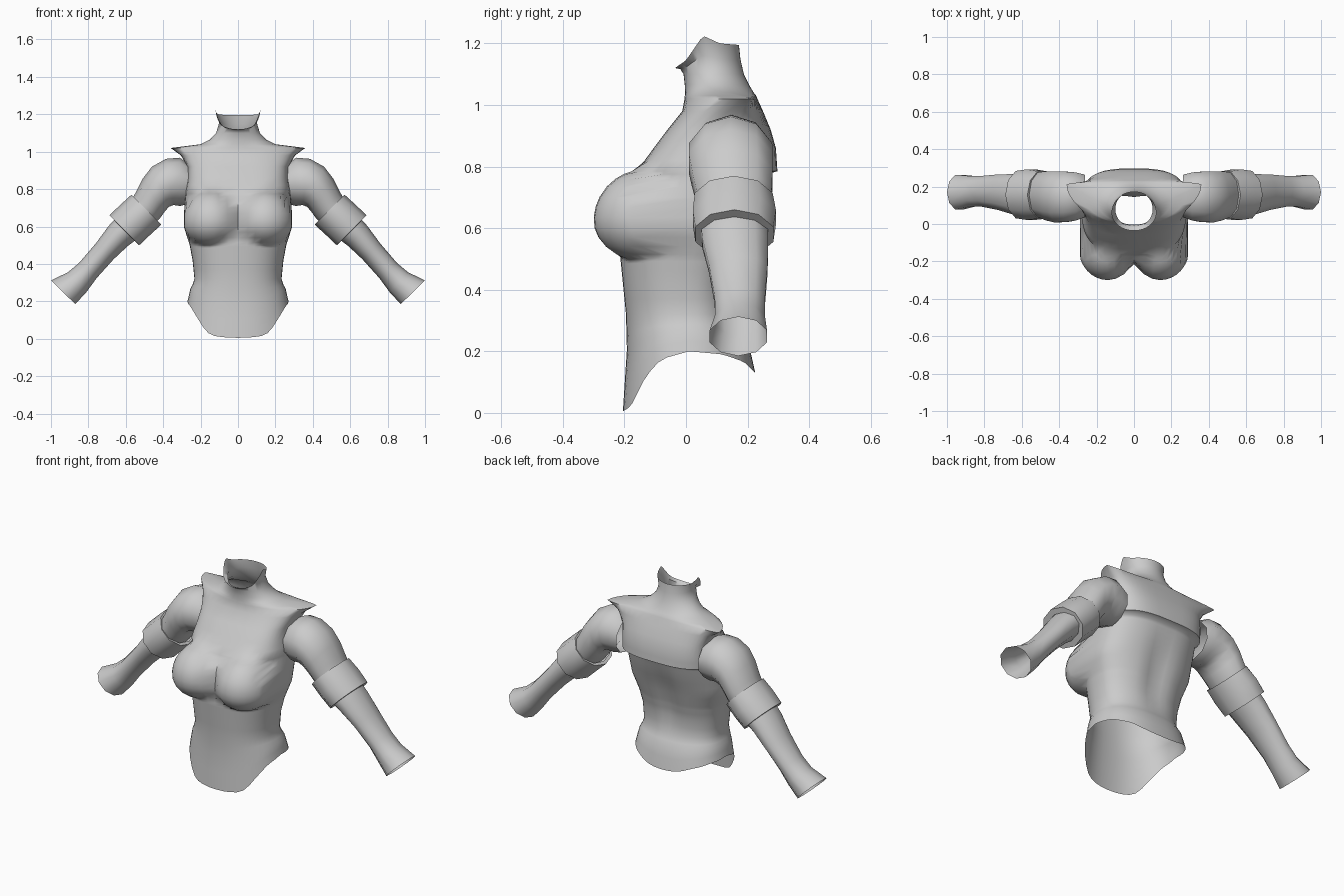
import bpy, bmesh, math

cloth = bpy.data.materials.new("light_grey_cloth")
cloth.diffuse_color = (0.6, 0.6, 0.6, 1)


def interp(table, t):
    """Linear lookup of a row in a table sorted by its first column."""
    if t <= table[0][0]:
        return table[0][1:]
    for a, b in zip(table, table[1:]):
        if t <= b[0]:
            k = (t - a[0]) / (b[0] - a[0])
            return [p + (q - p) * k for p, q in zip(a[1:], b[1:])]
    return table[-1][1:]


def loft(name, rings, angle):
    """Open tube skinned through closed rings of points."""
    bm = bmesh.new()
    loops = [[bm.verts.new(p) for p in ring] for ring in rings]
    n = len(loops[0])
    for a, b in zip(loops, loops[1:]):
        for i in range(n):
            j = (i + 1) % n
            bm.faces.new((a[i], a[j], b[j], b[i]))
    mesh = bpy.data.meshes.new(name)
    bm.to_mesh(mesh)
    bm.free()
    mesh.materials.append(cloth)
    obj = bpy.data.objects.new(name, mesh)
    bpy.context.collection.objects.link(obj)
    bpy.ops.object.select_all(action='DESELECT')
    bpy.context.view_layer.objects.active = obj
    obj.select_set(True)
    bpy.ops.object.shade_smooth_by_angle(angle=math.radians(angle))
    return obj


# Bodice sections: height, half width, centre y, front y, back y, roundness
SECTIONS = [
    (0.00, 0.270, 0.01, -0.205, 0.225, 2.3),
    (0.20, 0.255, 0.01, -0.192, 0.195, 2.3),
    (0.32, 0.233, 0.01, -0.195, 0.160, 2.3),
    (0.42, 0.243, 0.01, -0.205, 0.160, 2.3),
    (0.50, 0.258, 0.02, -0.213, 0.180, 2.3),
    (0.60, 0.290, 0.04, -0.215, 0.210, 2.3),
    (0.70, 0.287, 0.06, -0.200, 0.245, 2.4),
    (0.775, 0.28, 0.08, -0.165, 0.265, 2.6),
    (0.785, 0.28, 0.10, -0.160, 0.297, 3.0),
    (0.86, 0.270, 0.13, -0.105, 0.292, 3.2),
    (0.92, 0.270, 0.15, -0.060, 0.275, 3.2),
    (0.98, 0.305, 0.18, -0.012, 0.250, 2.6),
    (1.02, 0.360, 0.21, -0.005, 0.232, 1.9),
    (1.03, 0.280, 0.17, -0.004, 0.228, 2.0),
    (1.04, 0.200, 0.13, -0.003, 0.220, 2.0),
    (1.065, 0.15, 0.11, -0.004, 0.205, 2.0),
    (1.10, 0.117, 0.09, -0.008, 0.188, 2.0),
    (1.15, 0.100, 0.08, -0.018, 0.177, 2.0),
    (1.20, 0.120, 0.06, -0.036, 0.172, 2.0),
]
# Hem height by depth, and collar height by depth
HEM = [(-0.205, 0.005), (-0.18, 0.02), (-0.13, 0.12), (-0.08, 0.175),
       (0.01, 0.20), (0.12, 0.19), (0.19, 0.165), (0.225, 0.13)]
COLLAR = [(-0.036, 1.12), (0.0, 1.145), (0.055, 1.225), (0.11, 1.20), (0.172, 1.195)]


def bodice_point(z, t):
    hx, yc, yf, yb, n = interp(SECTIONS, z)
    s, c = math.sin(t), math.cos(t)
    x = hx * math.copysign(abs(s) ** (2 / n), s)
    depth = (yc - yf) if c > 0 else (yb - yc)
    y = yc - depth * math.copysign(abs(c) ** (2 / n), c)
    # hem and collar lines
    if z < 0.3:
        z = 0.3 - (0.3 - z) / 0.3 * (0.3 - interp(HEM, y)[0])
    elif z > 1.10:
        z = 1.10 + (z - 1.10) / 0.10 * (interp(COLLAR, y)[0] - 1.10)
    # bust
    if c > 0.02:
        rz = 0.135 if z < 0.62 else 0.168
        q = 1 - ((abs(x) - 0.142) / 0.155) ** 2 - ((z - 0.625) / rz) ** 2
        if q > 0:
            y = min(y, -0.125 - 0.175 * math.sqrt(q))
    # spine groove
    if c < 0 and 0.3 < z < 0.78:
        y -= 0.022 * math.exp(-(x / 0.06) ** 2) * math.sin((z - 0.3) / 0.48 * math.pi)
    return (x, y, z)


levels = [s[0] for s in SECTIONS] + [0.1, 0.26, 0.37, 0.46, 0.485, 0.492, 0.515,
                                     0.54, 0.57, 0.635, 0.67, 0.735, 0.76, 0.82]
COLS = 44
loft("bodice", [[bodice_point(z, 2 * math.pi * i / COLS) for i in range(COLS)]
                for z in sorted(levels)], 60)


def arm_rings(side, stations, sides=10):
    """Rings given by top point, bottom point, centre depth and half depth."""
    rings = []
    for tx, tz, bx, bz, yc, ry in stations:
        ring = []
        for i in range(sides):
            a = 2 * math.pi * i / sides * side
            k = (1 + math.cos(a)) / 2
            ring.append((side * (bx + (tx - bx) * k), yc - ry * math.sin(a),
                         bz + (tz - bz) * k))
        rings.append(ring[::-1])
    return rings


UPPER = [(0.26, 0.93, 0.27, 0.72, 0.15, 0.12),
         (0.31, 0.968, 0.31, 0.71, 0.147, 0.135),
         (0.385, 0.962, 0.345, 0.715, 0.145, 0.142),
         (0.46, 0.92, 0.37, 0.705, 0.145, 0.143),
         (0.51, 0.855, 0.395, 0.675, 0.15, 0.138),
         (0.545, 0.785, 0.42, 0.64, 0.155, 0.13),
         (0.575, 0.735, 0.455, 0.605, 0.155, 0.122)]
BAND = [(0.555, 0.752, 0.425, 0.622, 0.155, 0.122),
        (0.57, 0.77, 0.41, 0.61, 0.155, 0.133),
        (0.63, 0.715, 0.47, 0.555, 0.157, 0.142),
        (0.688, 0.66, 0.528, 0.50, 0.157, 0.133),
        (0.665, 0.637, 0.552, 0.523, 0.157, 0.11)]
FOREARM = [(0.645, 0.655, 0.53, 0.54, 0.157, 0.115),
           (0.69, 0.605, 0.59, 0.495, 0.16, 0.112),
           (0.76, 0.51, 0.665, 0.425, 0.17, 0.10),
           (0.85, 0.405, 0.755, 0.325, 0.175, 0.086),
           (0.91, 0.355, 0.81, 0.25, 0.175, 0.085),
           (1.0, 0.312, 0.87, 0.185, 0.17, 0.098)]

# Sleeves, one set on each side
for side, label in ((-1, "right"), (1, "left")):
    loft(label + "_upper_sleeve", arm_rings(side, UPPER), 60)
    loft(label + "_sleeve_band", arm_rings(side, BAND), 45)
    loft(label + "_forearm_sleeve", arm_rings(side, FOREARM), 60)
